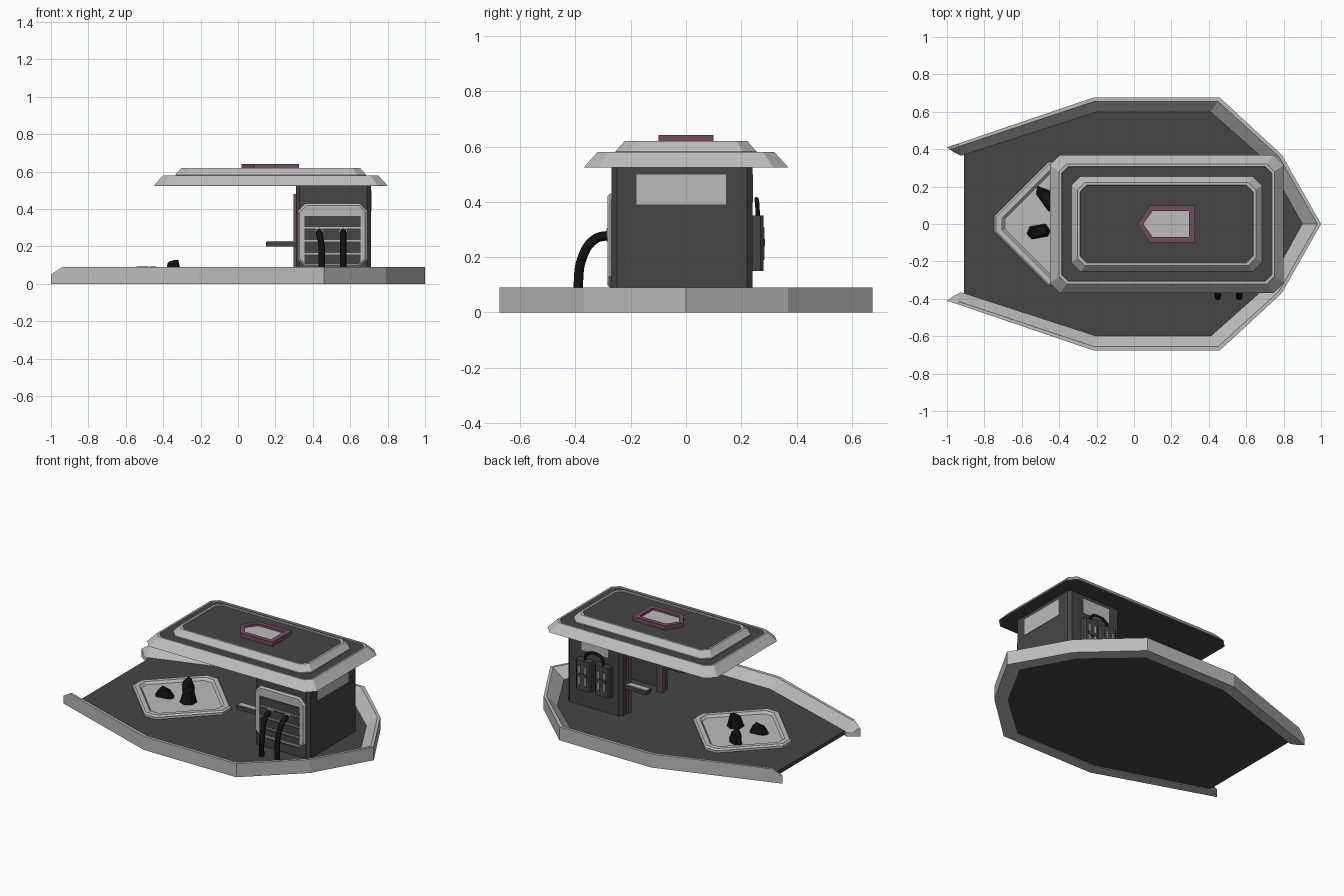
import bpy, bmesh, math, random
from mathutils import Vector, Matrix

if "Cube" in bpy.data.objects:
    bpy.data.objects.remove(bpy.data.objects["Cube"])


def material(name, rgb):
    m = bpy.data.materials.new(name)
    m.diffuse_color = (*rgb, 1)
    m.use_nodes = True
    m.node_tree.nodes["Principled BSDF"].inputs["Base Color"].default_value = m.diffuse_color
    return m


LIGHT = material("light_grey", (0.5, 0.5, 0.5))
DARK = material("dark_grey", (0.06, 0.06, 0.06))
BLACK = material("black", (0.006, 0.006, 0.006))
PLUM = material("plum", (0.17, 0.075, 0.11))


def finish(name, bm, mat):
    bmesh.ops.recalc_face_normals(bm, faces=bm.faces)
    me = bpy.data.meshes.new(name)
    bm.to_mesh(me)
    bm.free()
    ob = bpy.data.objects.new(name, me)
    me.materials.append(mat)
    bpy.context.collection.objects.link(ob)
    return ob


def loft(name, loops, mat, wrap=False):
    """Skin closed loops of equal length; cap the ends, or wrap into a ring."""
    bm = bmesh.new()
    rows = [[bm.verts.new(p) for p in loop] for loop in loops]
    n = len(rows[0])
    for a, b in (list(zip(rows, rows[1:])) + ([(rows[-1], rows[0])] if wrap else [])):
        for i in range(n):
            j = (i + 1) % n
            bm.faces.new((a[i], a[j], b[j], b[i]))
    if not wrap:
        bm.faces.new(rows[0])
        bm.faces.new(rows[-1])
    return finish(name, bm, mat)


def at(pts, z):
    return [(x, y, z) for x, y in pts]


def prism(name, pts, z0, z1, mat):
    return loft(name, [at(pts, z0), at(pts, z1)], mat)


def crect(x0, x1, y0, y1, c):
    """Rectangle with cut corners."""
    return [(x0 + c, y0), (x1 - c, y0), (x1, y0 + c), (x1, y1 - c),
            (x1 - c, y1), (x0 + c, y1), (x0, y1 - c), (x0, y0 + c)]


def box(name, x0, x1, y0, y1, z0, z1, mat):
    return prism(name, [(x0, y0), (x1, y0), (x1, y1), (x0, y1)], z0, z1, mat)


def tube(name, pts, r, mat):
    cu = bpy.data.curves.new(name, "CURVE")
    cu.dimensions = "3D"
    cu.bevel_depth, cu.bevel_resolution, cu.resolution_u = r, 2, 5
    cu.use_fill_caps = True
    sp = cu.splines.new("BEZIER")
    sp.bezier_points.add(len(pts) - 1)
    for bp, p in zip(sp.bezier_points, pts):
        bp.co = p
        bp.handle_left_type = bp.handle_right_type = "AUTO"
    cu.materials.append(mat)
    ob = bpy.data.objects.new(name, cu)
    bpy.context.collection.objects.link(ob)
    return ob


FLOOR = 0.03

# deck
half = [(-0.91, 0.37), (-0.2, 0.605), (0.41, 0.605), (0.73, 0.33), (0.9, 0)]
prism("deck", half + [(x, -y) for x, y in half[-2::-1]], 0.005, FLOOR, DARK)

# rim: outer wall, narrow top, sloping inside; columns are outer, crest, inner, height
stations = [((-1, .41), (-.985, .40), (-.965, .385), .05),
            ((-.94, .43), (-.935, .415), (-.925, .365), .09),
            ((-.22, .675), (-.215, .655), (-.2, .6), .09),
            ((.46, .675), (.45, .655), (.41, .6), .09),
            ((.79, .37), (.775, .36), (.72, .325), .09),
            ((1, 0), (.98, 0), (.9, 0), .09)]


def section(s, sy):
    o, c, i, h = s
    return [(o[0], sy * o[1], 0), (o[0], sy * o[1], h), (c[0], sy * c[1], h),
            (i[0], sy * i[1], FLOOR), (i[0], sy * i[1], 0)]


loft("rim", [section(s, 1) for s in stations] + [section(s, -1) for s in stations[-2::-1]], LIGHT)

# tray set on the deck, turned 45 degrees
tray_loops = [at(crect(-h, h, -h, h, c), z) for h, c, z in
              ((.265, .06, FLOOR), (.265, .06, .045), (.255, .055, .055), (.228, .045, .055), (.215, .04, .04))]
tray = loft("tray", tray_loops, LIGHT)
tray.matrix_world = Matrix.Translation((-0.415, 0, 0)) @ Matrix.Rotation(math.pi / 4, 4, "Z")

# rocks in the tray
random.seed(4)
for k, (x, y, z, sx, sy, sz, rot) in enumerate([(-.51, -.04, .06, .07, .05, .035, .2),
                                               (-.46, .13, .06, .10, .045, .035, -.9),
                                               (-.345, -.03, .08, .055, .05, .052, .5)]):
    bm = bmesh.new()
    for a in range(6):
        for zz, r in ((-.9, 1), (random.uniform(.4, 1), .6)):
            t = a * math.pi / 3 + random.uniform(-.3, .3)
            bm.verts.new((r * sx * math.cos(t), r * sy * math.sin(t), zz * sz))
    res = bmesh.ops.convex_hull(bm, input=bm.verts)
    bmesh.ops.delete(bm, geom=[v for v in bm.verts if not v.link_faces], context="VERTS")
    rock = finish(f"rock_{k + 1}", bm, BLACK)
    rock.location, rock.rotation_euler = (x, y, z), (0, 0, rot)

# booth walls: C-shaped plan open towards -x, with a lintel over the doorway
plan = [(.31, .15), (.31, .22), (.33, .24), (.69, .24), (.71, .22), (.71, -.25), (.69, -.27), (.33, -.27),
        (.31, -.25), (.31, -.18), (.34, -.18), (.34, -.24), (.68, -.24), (.68, .21), (.34, .21), (.34, .15)]
prism("booth_walls", plan, FLOOR, .53, DARK)
box("door_lintel", .31, .34, -.18, .15, .46, .53, DARK)

# door frame
for nm, y in (("left", .15), ("right", -.21)):
    box(f"door_frame_{nm}", .298, .345, y, y + .03, FLOOR, .47, PLUM)
box("door_frame_top", .298, .345, -.21, .18, .45, .48, PLUM)

# narrow side shelves beside the door
for nm, y in (("left", .15), ("right", -.23)):
    box(f"shelf_{nm}", .15, .32, y, y + .05, .2, .225, DARK)
    box(f"shelf_top_{nm}", .155, .32, y + .006, y + .044, .225, .23, LIGHT)

# windows
box("side_window", .70, .713, -.18, .145, .39, .5, LIGHT)
box("back_window", .40, .60, .23, .243, .4, .5, LIGHT)


# front vent panel: frame, dark backing, thin slats
def upright(pts, y):
    return [(x, y, z) for x, z in pts]


outer, front = crect(.32, .69, .09, .43, .04), crect(.33, .68, .1, .42, .035)
inner = crect(.358, .652, .11, .372, .004)
loft("vent_frame", [upright(outer, -.265), upright(outer, -.275), upright(front, -.285),
                    upright(inner, -.285), upright(inner, -.265)], LIGHT, wrap=True)
box("vent_backing", .355, .655, -.274, -.265, .105, .375, DARK)
for k in range(4):
    z = .112 + k * .069
    box(f"vent_slat_{k + 1}", .358, .652, -.282, -.27, z + .045, z + .053, LIGHT)
    box(f"vent_blade_{k + 1}", .36, .65, -.279, -.27, z + .005, z + .04, DARK)

# hoses from the vent to the deck, with collars
for k, (x, dx) in enumerate(((.435, .012), (.562, 0))):
    tube(f"hose_{k + 1}", [(x, -.27, .28), (x, -.33, .265), (x + dx, -.375, .2), (x + dx, -.39, .1),
                           (x + dx, -.39, FLOOR)], .017, BLACK)
    tube(f"hose_collar_{k + 1}", [(x, -.272, .28), (x, -.288, .28)], .024, LIGHT)

# back units with light slots, joined by a cable
for k, x in enumerate((.425, .565)):
    prism(f"back_unit_{k + 1}", crect(x - .055, x + .055, .23, .28, .01), .15, .35, DARK)
    for s in (-.022, .022):
        box(f"unit_slot_{k + 1}", x + s - .005, x + s + .005, .27, .284, .19, .31, LIGHT)
    box(f"unit_clip_{k + 1}", x - .03, x + .03, .27, .286, .24, .265, DARK)
tube("back_cable", [(.425, .26, .34), (.44, .258, .39), (.495, .255, .41), (.55, .258, .39), (.565, .26, .34)],
     .008, BLACK)


# roof: two light sloping rings with dark panels
def roof_loop(d, c, z):
    return at(crect(-.45 + d, .8 - d, -.37 + d, .37 - d, c), z)


loft("roof_lower_trim", [roof_loop(0, .055, .525), roof_loop(.05, .04, .58), roof_loop(.062, .036, .58),
                         roof_loop(.066, .034, .573), roof_loop(.066, .034, .525)], LIGHT, wrap=True)
loft("roof_lower_panel", [roof_loop(.005, .053, .5245), roof_loop(.06, .035, .576)], DARK)
loft("roof_upper_trim", [roof_loop(.115, .05, .57), roof_loop(.115, .05, .583), roof_loop(.148, .04, .62),
                         roof_loop(.162, .036, .62), roof_loop(.166, .034, .612),
                         roof_loop(.166, .034, .57)], LIGHT, wrap=True)
loft("roof_upper_panel", [roof_loop(.16, .036, .57), roof_loop(.16, .036, .615)], DARK)

# pointed roof hatch
h_out = [(.02, 0), (.085, .1), (.325, .1), (.325, -.1), (.085, -.1)]
h_in = [(.05, 0), (.1, .07), (.293, .07), (.293, -.07), (.1, -.07)]
loft("hatch_frame", [at(h_out, .61), at(h_out, .642), at(h_in, .642), at(h_in, .61)], PLUM, wrap=True)
prism("hatch_plate", h_in, .61, .628, LIGHT)
